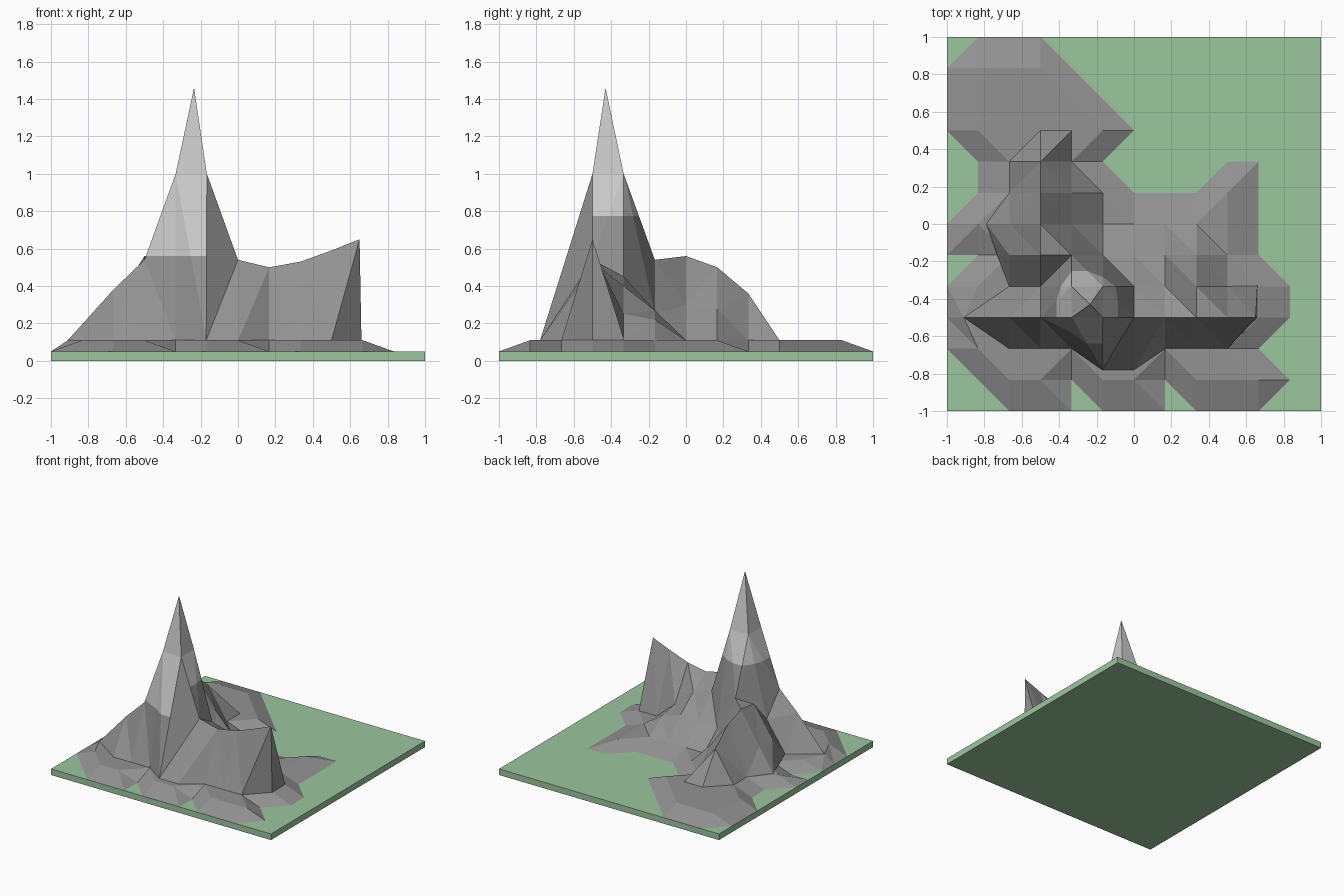
import bpy, bmesh

if "Cube" in bpy.data.objects:
    bpy.data.objects.remove(bpy.data.objects["Cube"])

STEP = 1 / 6
LOW, FOOT = 0.05, 0.11


def material(name, rgb):
    m = bpy.data.materials.new(name)
    m.diffuse_color = (*rgb, 1)
    m.use_nodes = True
    m.node_tree.nodes["Principled BSDF"].inputs["Base Color"].default_value = m.diffuse_color
    return m


GRASS = material("grass", (0.33, 0.57, 0.34))
ROCK = material("rock", (0.29, 0.29, 0.29))
PALE = material("pale_rock", (0.58, 0.58, 0.58))


def finish(bm, name, mats):
    mesh = bpy.data.meshes.new(name)
    bm.to_mesh(mesh)
    bm.free()
    for m in mats:
        mesh.materials.append(m)
    ob = bpy.data.objects.new(name, mesh)
    bpy.context.collection.objects.link(ob)
    return ob


def terrain(point, base, flips=(), apex=None):
    """Triangulate a 12 x 12 grid, keeping only triangles that rise above base."""
    bm = bmesh.new()
    v = {(i, j): bm.verts.new(point(i, j)) for i in range(13) for j in range(13)}
    for i in range(12):
        for j in range(12):
            a, b, c, d = v[i, j], v[i + 1, j], v[i + 1, j + 1], v[i, j + 1]
            if apex and apex[0] == (i, j):
                top = bm.verts.new(apex[1])
                tris = [(p, q, top) for p, q in ((a, b), (b, c), (c, d), (d, a))]
            else:
                # crease along the more level diagonal
                ac = abs(a.co.z - c.co.z) < abs(b.co.z - d.co.z) - 1e-4
                if (i, j) in flips:
                    ac = not ac
                tris = [(a, b, c), (a, c, d)] if ac else [(a, b, d), (b, c, d)]
            for t in tris:
                if max(p.co.z for p in t) > base + 1e-3:
                    bm.faces.new(t)
    bmesh.ops.remove_doubles(bm, verts=bm.verts[:], dist=1e-4)
    bmesh.ops.delete(bm, geom=[p for p in bm.verts if not p.link_faces], context='VERTS')
    return bm


# Flat grass slab
bm = bmesh.new()
bmesh.ops.create_cube(bm, size=1)
for p in bm.verts:
    p.co = (p.co.x * 2, p.co.y * 2, (p.co.z + 0.5) * LOW)
finish(bm, "grass_slab", [GRASS])

# Foothills: raised column spans for each grid row
spans = {1: [(2, 3), (5, 6), (8, 10)], 2: [(1, 9)], 3: [(1, 10)], 4: [(1, 10)],
         5: [(2, 9)], 6: [(1, 9)], 7: [(2, 5), (9, 9)], 8: [(2, 4)],
         9: [(1, 5)], 10: [(1, 4)], 11: [(1, 3)]}


def foothill(i, j):
    up = any(s <= i <= e for s, e in spans.get(j, []))
    x = -.91 if (i, j) == (1, 3) else i * STEP - 1
    return (x, j * STEP - 1, FOOT if up else LOW)


bm = terrain(foothill, LOW, flips={(9, 7), (0, 5), (3, 0), (6, 0)})
finish(bm, "foothills", [ROCK])

# Mountain: first column, then heights along each row
ridges = {
    3: (2, [.38, .54, 1.0, 1.0, .54, .50, .53, .59, .65]),
    4: (3, [.35, 1.0, 1.0, .45, .40, .25]),
    5: (2, [.30, .54, .54, .25, .27, .27, .22]),
    6: (2, [.30, .56, .30]),
    7: (3, [.50, .28]),
    8: (3, [.36]),
}
# Corners pulled off the grid
moved = {(1, 3): (-.91, -.5), (5, 2): (-.17, -.78), (6, 2): (0, -.78),
         (1, 6): (-.79, 0), (1, 5): (-.73, -.17), (10, 3): (.65, -.5),
         (10, 2): (.66, -.5), (11, 2): (.66, -.5), (11, 3): (.66, -.5),
         (10, 4): (.66, -.33), (11, 4): (.66, -.33)}


def mountain(i, j):
    x, y = moved.get((i, j), (i * STEP - 1, j * STEP - 1))
    start, hs = ridges.get(j, (0, []))
    z = hs[i - start] if 0 <= i - start < len(hs) else FOOT
    return (x, y, z)


bm = terrain(mountain, FOOT, flips={(9, 2), (9, 3), (3, 8)},
             apex=((4, 3), (-.235, -.43, 1.46)))
# Pale summit: a low cut in front, a higher one around the other sides
for cut in (.56, .775):
    bmesh.ops.bisect_plane(bm, geom=bm.verts[:] + bm.edges[:] + bm.faces[:],
                           plane_co=(0, 0, cut), plane_no=(0, 0, 1))
for f in bm.faces:
    c = f.calc_center_median()
    front = c.y < -.5 and -.42 < c.x < -.167
    side = c.y > -.5 or c.x < -.333
    if (front and c.z > .56) or (side and c.z > .775):
        f.material_index = 1
finish(bm, "mountain", [ROCK, PALE])
